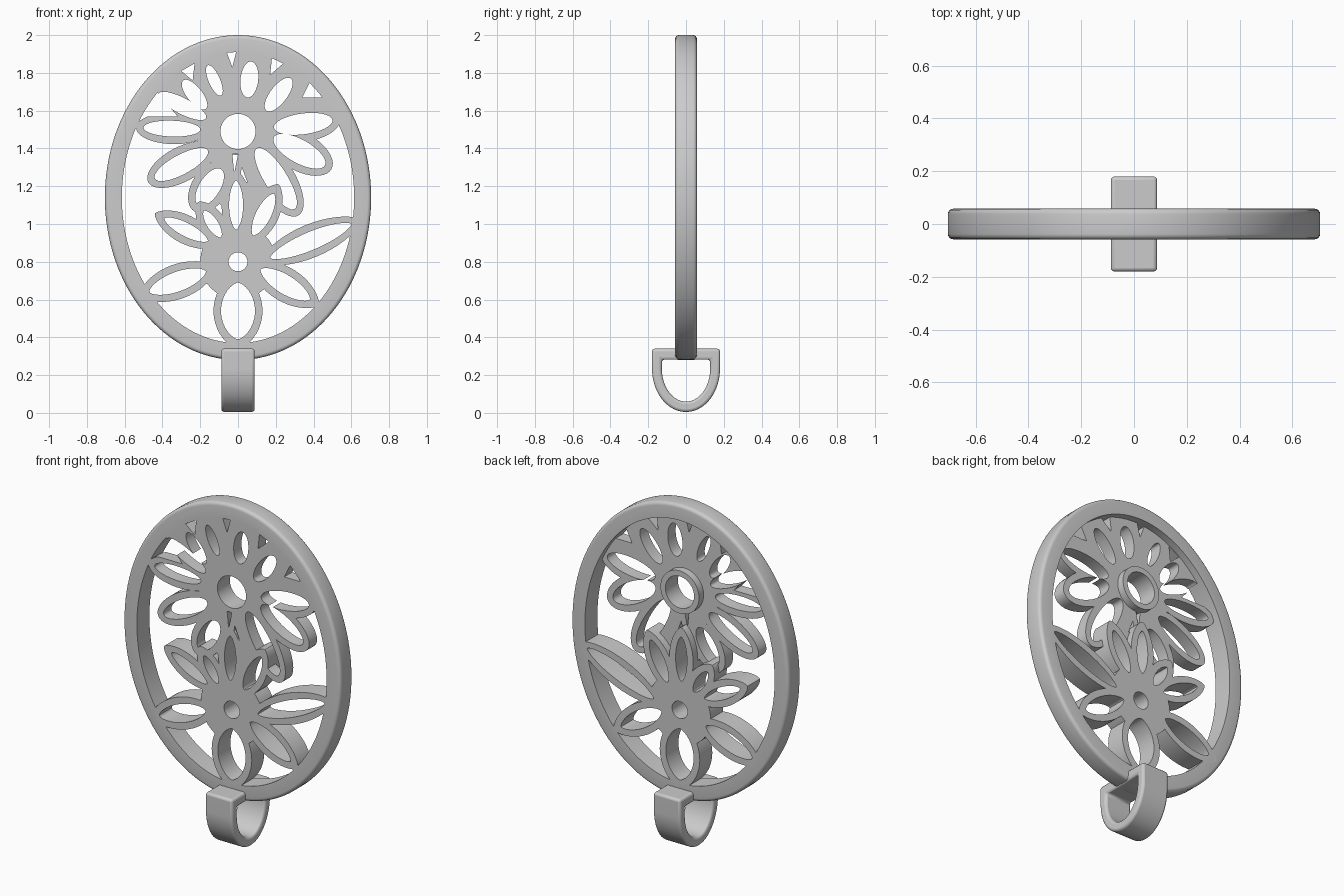
import bpy, bmesh
from math import sin, cos, pi, radians
from mathutils import Vector
from mathutils.geometry import delaunay_2d_cdt

if "Cube" in bpy.data.objects:
    bpy.data.objects.remove(bpy.data.objects["Cube"])

grey = bpy.data.materials.new("plain grey")
grey.use_nodes = True
grey.diffuse_color = (0.6, 0.6, 0.6, 1)
grey.node_tree.nodes["Principled BSDF"].inputs["Base Color"].default_value = (0.6, 0.6, 0.6, 1)

FRONT, BACK, RECESS = -0.058, 0.058, 0.015
MID_Z, HALF_W, HALF_H, RIM = 1.14, 0.705, 0.86, 0.09


def finish(name, bm):
    bmesh.ops.recalc_face_normals(bm, faces=bm.faces)
    mesh = bpy.data.meshes.new(name)
    bm.to_mesh(mesh)
    bm.free()
    mesh.materials.append(grey)
    obj = bpy.data.objects.new(name, mesh)
    bpy.context.collection.objects.link(obj)
    bpy.ops.object.select_all(action="DESELECT")
    obj.select_set(True)
    bpy.context.view_layer.objects.active = obj
    bpy.ops.object.shade_smooth_by_angle(angle=radians(35))
    return obj


def ellipse(cx, cz, rx, rz, start=0, end=360, n=56):
    """Closed loop, or an open arc when the span is not a full turn."""
    steps = n if end - start == 360 else n - 1
    angles = [radians(start + (end - start) * i / steps) for i in range(n)]
    return [Vector((cx + rx * cos(a), cz + rz * sin(a))) for a in angles]


def petal(spec, grow=0.0, point=1.0, n=40):
    """Leaf outline from base to tip; a higher point value sharpens the ends."""
    bx, bz, tx, tz, width = spec
    base, tip = Vector((bx, bz)), Vector((tx, tz))
    mid, half = (base + tip) / 2, (tip - base) / 2
    along = half.normalized()
    across = Vector((-along.y, along.x))
    length = half.length + grow * point
    loop = []
    for i in range(n):
        s, c = sin(2 * pi * i / n), cos(2 * pi * i / n)
        side = abs(s) ** point * (1 if s > 0 else -1)
        loop.append(mid + along * length * c + across * (width + grow) * side)
    return loop


def slab(name, solids, holes, lo, hi, place):
    """Extrude the union of the solid outlines minus the hole outlines."""
    points, faces = [], []
    for loop in solids + holes:
        faces.append(list(range(len(points), len(points) + len(loop))))
        points += loop
    result = delaunay_2d_cdt(points, [], faces, 0, 1e-5)
    bm = bmesh.new()
    verts = [bm.verts.new(place(p.x, p.y, lo)) for p in result[0]]
    for tri, origin in zip(result[2], result[5]):
        if origin and max(origin) < len(solids):
            bm.faces.new([verts[i] for i in tri])
    bmesh.ops.delete(bm, geom=[v for v in bm.verts if not v.link_faces], context="VERTS")
    bmesh.ops.dissolve_limit(bm, angle_limit=0.001, verts=bm.verts, edges=bm.edges)
    extruded = bmesh.ops.extrude_face_region(bm, geom=bm.faces[:], use_keep_orig=True)["geom"]
    shift = Vector(place(0, 0, hi)) - Vector(place(0, 0, lo))
    bmesh.ops.translate(bm, vec=shift, verts=[g for g in extruded if isinstance(g, bmesh.types.BMVert)])
    return finish(name, bm)


def upright(u, z, depth):
    return (u, depth, z)


def sideways(u, z, depth):
    return (depth, u, z)


# Oval rim: a section with rounded outer edges swept round the ellipse
r = 0.02
section = [(RIM, FRONT), (RIM, BACK)]
section += [(r - r * sin(a), BACK - r + r * cos(a)) for a in (pi * i / 8 for i in range(5))]
section += [(r - r * cos(a), FRONT + r - r * sin(a)) for a in (pi * i / 8 for i in range(5))]
bm = bmesh.new()
rings = []
for inset, y in section:
    loop = ellipse(0, MID_Z, HALF_W - inset, HALF_H - inset, n=128)
    rings.append([bm.verts.new((p.x, y, p.y)) for p in loop])
for k, ring in enumerate(rings):
    following = rings[(k + 1) % len(rings)]
    for i in range(len(ring)):
        j = (i + 1) % len(ring)
        bm.faces.new((ring[i], ring[j], following[j], following[i]))
finish("oval_rim", bm)

# Petal openings: base x, base z, tip x, tip z, half width
upper_petals = [
    (-.2, 1.5, -.5, 1.51, .042), (.19, 1.51, .5, 1.55, .055),
    (-.17, 1.56, -.42, 1.69, .042), (-.17, 1.61, -.29, 1.76, .04),
    (-.09, 1.68, -.16, 1.84, .03), (.05, 1.67, .07, 1.86, .047),
    (.15, 1.6, .28, 1.77, .045), (.19, 1.46, .46, 1.31, .062),
    (-.16, 1.39, -.44, 1.24, .052), (-.09, 1.29, -.21, 1.1, .055),
    (.1, 1.4, .3, 1.08, .06)]
lower_petals = [
    (-.01, .97, -.01, 1.23, .037), (.17, .82, .6, 1.0, .048),
    (.08, .94, .19, 1.16, .04), (-.16, .91, -.39, 1.03, .035),
    (-.09, .93, -.18, 1.07, .03), (-.17, .75, -.47, .64, .052),
    (.12, .76, .38, .6, .05), (0, .69, 0, .39, .09)]
lower_holes = [petal(p, point=1.3) for p in lower_petals]
lower_holes.append(ellipse(0, .8, .05, .05))

# Gaps between the upper petals and the rim
gaps = [
    [(-.43, 1.7), (-.52, 1.57), (-.32, 1.57)], [(-.3, 1.81), (-.24, 1.76), (-.23, 1.85)],
    [(-.06, 1.91), (-.03, 1.83), (-.01, 1.91)], [(.17, 1.79), (.24, 1.85), (.18, 1.88)],
    [(.34, 1.67), (.45, 1.67), (.38, 1.75)], [(-.03, 1.37), (-.02, 1.27), (.0, 1.37)],
    [(.01, 1.24), (.05, 1.22), (.02, 1.3)]]
gap_loops = [[Vector(p) for p in gap] for gap in gaps]

# Upper flower, recessed at the back, joined to the rim along its top
crown = ellipse(0, MID_Z, HALF_W - .07, HALF_H - .07, 34, 146) + [Vector((0, 1.49))]
solids = [petal(p, grow=.04) for p in upper_petals]
solids += [crown, ellipse(0, 1.49, .22, .22), ellipse(.02, 1.2, .15, .15)]
holes = [petal(p) for p in upper_petals] + gap_loops + lower_holes
holes.append(ellipse(0, 1.49, .093, .093))
slab("upper_flower", solids, holes, FRONT, RECESS, upright)

# Raised collar round the upper flower's centre, at the back
slab("flower_collar", [ellipse(0, 1.49, .125, .125)], [ellipse(0, 1.49, .093, .093)],
     RECESS - .01, BACK, upright)

# Lower flower, full depth, with pointed petals
solids = [petal(p, grow=.04, point=1.4) for p in lower_petals]
solids.append(ellipse(0, .8, .2, .2))
slab("lower_flower", solids, lower_holes, FRONT, BACK, upright)

# Hanging loop under the rim
outer = ellipse(0, .235, .18, .23, 180, 360) + [Vector((.18, .34)), Vector((-.18, .34))]
inner = ellipse(0, .235, .128, .175, 180, 360) + [Vector((.128, .282)), Vector((-.128, .282))]
loop = slab("hanging_loop", [outer], [inner], -.088, .088, sideways)
bevel = loop.modifiers.new("soft edges", "BEVEL")
bevel.width = .014
bevel.segments = 3
bevel.limit_method = "ANGLE"
bevel.angle_limit = radians(40)
